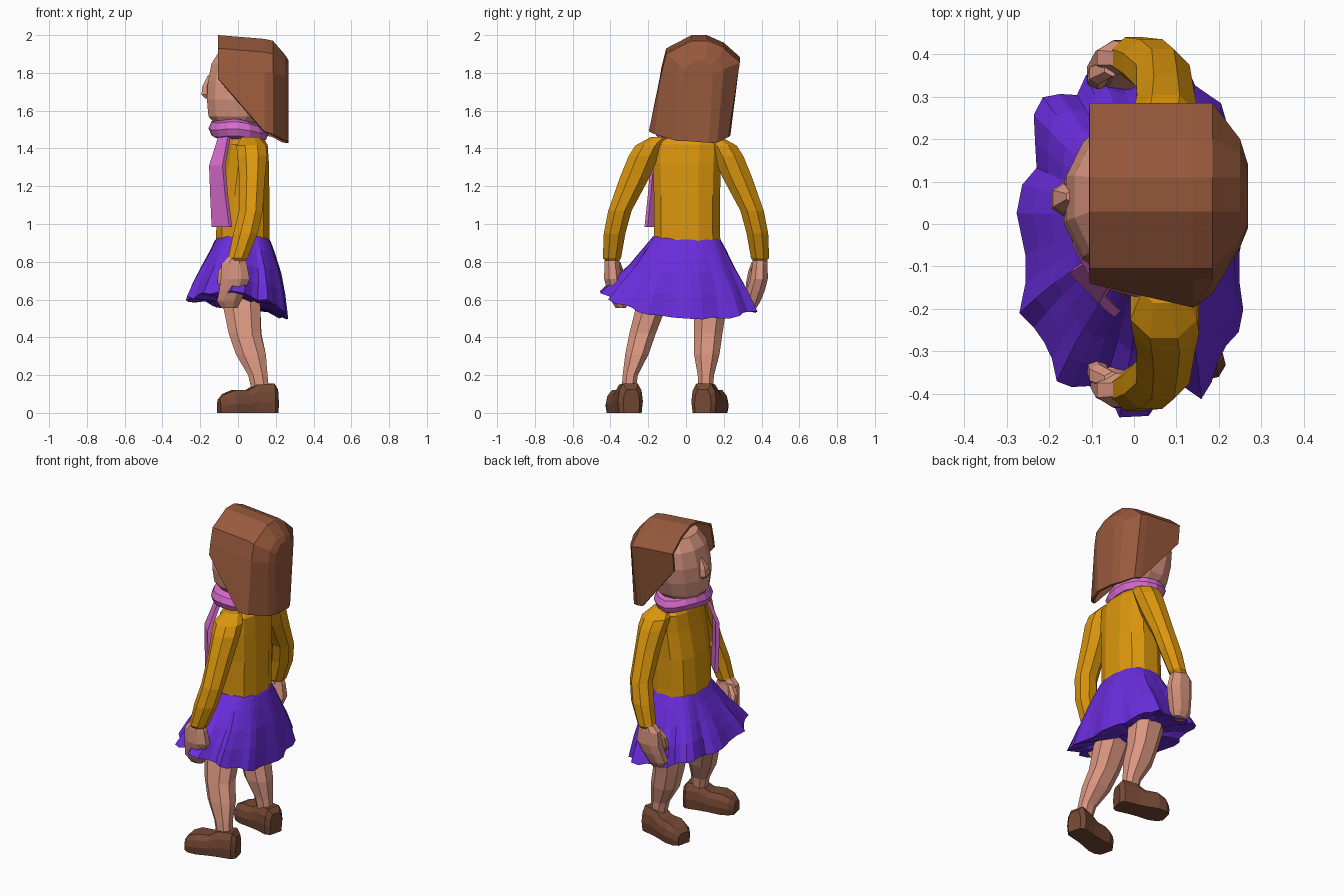
import bpy, bmesh, math, random
from mathutils import Vector, Matrix

random.seed(4)


def material(name, rgb):
    m = bpy.data.materials.new(name)
    m.diffuse_color = (*rgb, 1)
    return m


HAIR = material("hair brown", (0.31, 0.1, 0.045))
SKIN = material("skin", (0.71, 0.31, 0.22))
SHIRT = material("mustard cloth", (0.72, 0.31, 0.004))
SKIRT = material("purple cloth", (0.145, 0.026, 0.72))
SCARF = material("pink cloth", (0.70, 0.15, 0.62))
SHOE = material("shoe brown", (0.18, 0.066, 0.035))


def loft(name, rings, mat, closed=True, cap0=True, cap1=True, loop=False):
    """Join rings of points with quads; optional end caps or closed loop."""
    bm = bmesh.new()
    vs = [[bm.verts.new(p) for p in r] for r in rings]
    n = len(vs[0])
    pairs = list(zip(vs, vs[1:])) + ([(vs[-1], vs[0])] if loop else [])
    for a, b in pairs:
        for i in range(n if closed else n - 1):
            j = (i + 1) % n
            bm.faces.new((a[i], a[j], b[j], b[i]))
    if cap0 and not loop:
        bm.faces.new(vs[0])
    if cap1 and not loop:
        bm.faces.new(vs[-1])
    bmesh.ops.recalc_face_normals(bm, faces=bm.faces)
    me = bpy.data.meshes.new(name)
    bm.to_mesh(me)
    bm.free()
    me.materials.append(mat)
    ob = bpy.data.objects.new(name, me)
    bpy.context.collection.objects.link(ob)
    return ob


def oval(x, y, z, rx, ry, n=8, power=1.0):
    """Horizontal ring; power below 1 gives a boxier outline."""
    pts = []
    for i in range(n):
        a = 2 * math.pi * (i + 0.5) / n
        c, s = math.cos(a), math.sin(a)
        pts.append((x + rx * math.copysign(abs(c) ** power, c),
                    y + ry * math.copysign(abs(s) ** power, s), z))
    return pts


def tube(name, specs, mat, n=8, power=0.85, sy=1):
    return loft(name, [oval(x, sy * y, z, rx, ry, n, power)
                       for x, y, z, rx, ry in specs], mat)


# head, nose and neck (the figure looks toward -x)
tube("head", [(0.0, .04, 1.535, .13, .13), (0.0, .045, 1.57, .162, .16),
              (0.0, .05, 1.66, .17, .185), (0.0, .06, 1.75, .165, .19),
              (0.01, .065, 1.85, .155, .18), (0.02, .07, 1.92, .12, .14)],
     SKIN, 12, 0.95)
tube("nose", [(-.155, .055, 1.665, .022, .03), (-.165, .058, 1.685, .032, .04),
              (-.164, .06, 1.73, .028, .034), (-.15, .065, 1.79, .01, .012)], SKIN, 6)
tube("neck", [(.02, .02, 1.42, .08, .08), (.02, .03, 1.56, .08, .08)], SKIN)

# bobbed hair: hood open at the face, tapering to the back
arch = [(-.13, 1.83), (-.105, 1.93), (.03, 2.0), (.11, 2.0), (.2, 1.96), (.285, 1.885)]


def hair_ring(x, left, right, dz=0):
    return [(x, *left)] + [(x, y, z - dz) for y, z in arch] + [(x, *right)]


back = [(-.05, 1.44), (-.055, 1.78), (-.04, 1.85), (.03, 1.895), (.11, 1.895),
        (.17, 1.87), (.20, 1.82), (.165, 1.43)]
hair = loft("hair", [hair_ring(-.105, (-.14, 1.77), (.272, 1.77)),
                     hair_ring(.14, (-.197, 1.49), (.235, 1.47), .02),
                     hair_ring(.185, (-.165, 1.475), (.225, 1.46), .03),
                     [(.25, y, z) for y, z in back],
                     [(.268, .055 + .6 * (y - .055), z - (.03 if z > 1.6 else 0))
                      for y, z in back]], HAIR, False, False, True)
mod = hair.modifiers.new("thickness", "SOLIDIFY")
mod.thickness = .015
mod.offset = -1

# shirt body
tube("shirt", [(.025, .005, .86, .145, .185), (.025, .005, .95, .145, .18),
               (.03, .005, 1.15, .14, .18), (.045, .005, 1.32, .122, .185),
               (.05, .01, 1.42, .11, .185), (.045, .015, 1.465, .085, .13)],
     SHIRT, 12, 0.8)

# sleeves, hands and thumbs, mirrored across y
for side, sy in (("left", 1), ("right", -1)):
    tube(side + "_sleeve", [(.065, .14, 1.46, .05, .05), (.07, .195, 1.415, .085, .08),
                            (.075, .225, 1.36, .085, .085),
                            (.075, .27, 1.25, .074, .085), (.068, .35, 1.07, .068, .067),
                            (.04, .378, .95, .07, .062), (.0, .392, .82, .056, .052),
                            (-.003, .392, .80, .04, .035)],
         SHIRT, power=1.0, sy=sy)
    tube(side + "_hand", [(-.01, .39, .83, .043, .04), (-.02, .392, .79, .072, .043),
                          (-.015, .387, .71, .082, .05), (-.03, .37, .65, .075, .052),
                          (-.048, .352, .59, .068, .045), (-.045, .345, .555, .045, .03)],
         SKIN, power=.95, sy=sy)
    tube(side + "_thumb", [(-.05, .37, .80, .022, .022), (-.083, .355, .75, .025, .025),
                           (-.088, .34, .69, .024, .022), (-.08, .33, .65, .012, .012)],
         SKIN, 6, sy=sy)

# scarf collar wrapped around the neck, drooping at the back
collar = []
for i in range(16):
    a = 2 * math.pi * i / 16
    c, s = math.cos(a), math.sin(a)
    collar.append([(.004 + c * (.108 + .052 * math.cos(b)),
                    .02 + s * (.14 + .052 * math.cos(b)),
                    1.495 - .012 * c + .008 * math.sin(3 * a) + .052 * math.sin(b))
                   for b in (2 * math.pi * k / 8 for k in range(8))])
loft("scarf_collar", collar, SCARF, loop=True)

# scarf tail: thin strip hanging diagonally over the chest
w, t = Vector((.707, -.707, 0)), Vector((.707, .707, 0))
tail = []
for x, y, z, hw in ((-.07, -.10, 1.47, .035), (-.11, -.145, 1.31, .05),
                    (-.1, -.155, 1.15, .056), (-.085, -.165, .985, .066)):
    c = Vector((x, y, z))
    tail.append([c + w * (hw * a) + t * (.011 * b)
                 for a, b in ((-1, -1), (1, -1), (1, 1), (-1, 1))])
loft("scarf_tail", tail, SCARF)

# ruffled skirt: irregular pleats, hem low at the back, lifted at one side;
# the last rings fold inward as the closed underside
N = 44
jitter = [random.uniform(-1, 1) for _ in range(N)]
rings = []
for z0, rx, ry, cx, ruffle in ((.935, .13, .175, .025, .0), (.91, .148, .19, .025, .01),
                               (.86, .168, .222, .025, .02),
                               (.76, .208, .278, .02, .04), (.66, .238, .34, .01, .07),
                               (.55, .262, .395, 0, .09),
                               (.57, .19, .30, 0, .04), (.585, .06, .1, 0, 0)):
    ring = []
    for i, (x, y, z) in enumerate(oval(0, 0, z0, rx, ry, N, 0.8)):
        k = 1 + ruffle * (.7 * math.sin(i * math.pi * 0.5 + .8) + .6 * jitter[i])
        drop = (.935 - z0) / .385
        z += drop * (-.17 * x + (.5 * y * y if y < 0 else 0) + .014 * jitter[i])
        ring.append((cx + x * k, -.025 * drop + y * k, z))
    rings.append(ring)
loft("skirt", rings, SKIRT)

# legs
tube("left_leg", [(.02, .125, .64, .10, .09), (.02, .128, .56, .105, .093),
                  (.04, .118, .42, .09, .08), (.068, .11, .31, .085, .072),
                  (.105, .105, .20, .055, .046), (.12, .105, .11, .048, .04)], SKIN)
tube("right_leg", [(.02, -.155, .64, .10, .09), (.02, -.185, .56, .105, .085),
                   (.035, -.23, .42, .09, .075), (.068, -.26, .31, .085, .066),
                   (.105, -.295, .20, .055, .043), (.12, -.305, .11, .048, .04)], SKIN)

# chunky shoes lofted heel to toe, turned outward
for side, y, turn in (("left", .11, -14), ("right", -.31, 14)):
    rot = Matrix.Translation((.12, y, 0)) @ Matrix.Rotation(math.radians(turn), 4, "Z")
    secs = []
    for x, hw, h in ((.088, .045, .125), (.065, .068, .155), (-.025, .066, .15),
                     (-.075, .07, .12), (-.15, .08, .12), (-.20, .07, .10),
                     (-.228, .045, .07)):
        secs.append([rot @ Vector((x, hw * a, h * b)) for a, b in
                     ((-.9, 0), (-1, .4), (-.9, .75), (-.6, 1), (.6, 1), (.9, .75),
                      (1, .4), (.9, 0))])
    loft(side + "_shoe", secs, SHOE)
